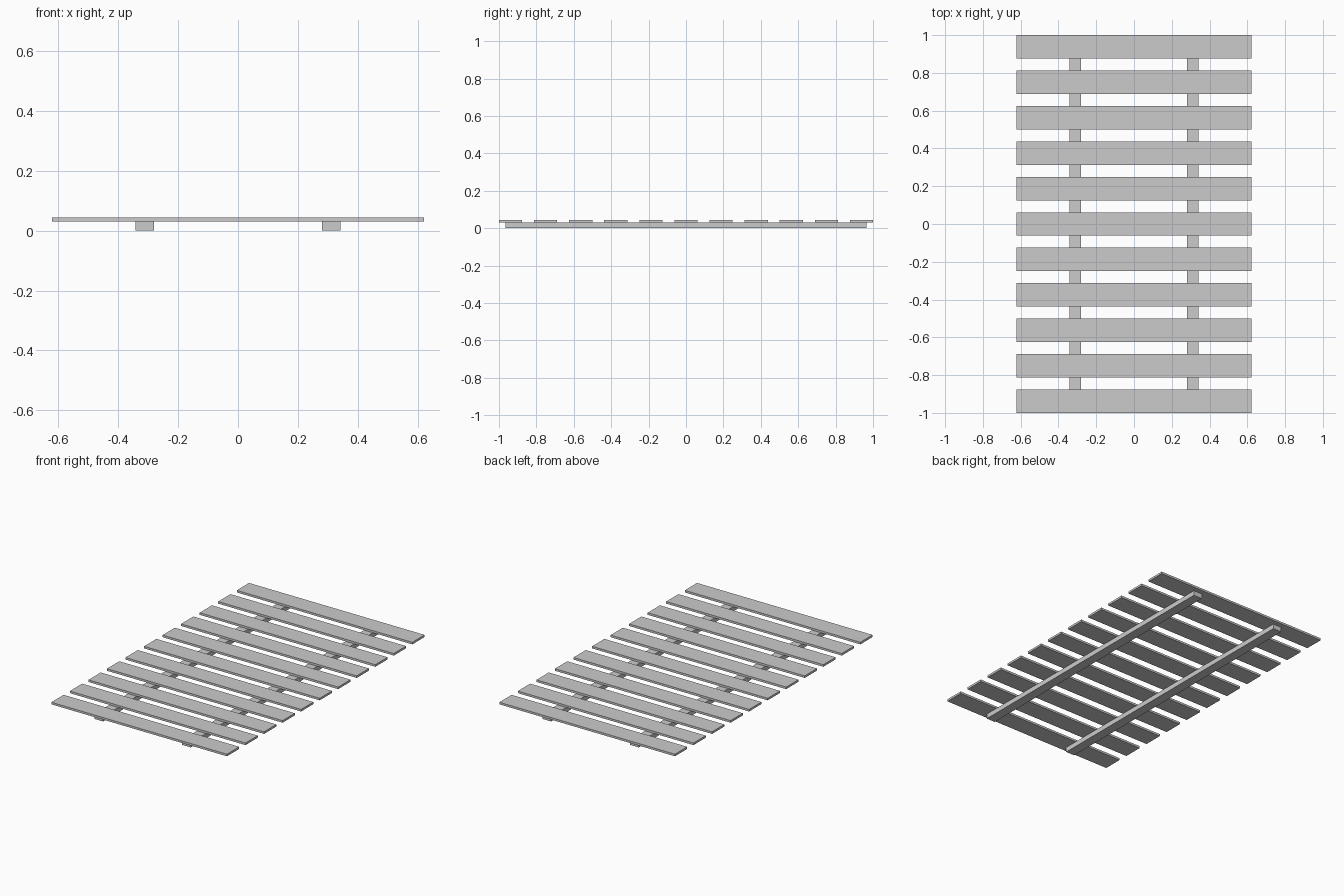
import bpy

if "Cube" in bpy.data.objects:
    bpy.data.objects.remove(bpy.data.objects["Cube"])


def box(name, size, center):
    bpy.ops.mesh.primitive_cube_add(size=1, location=center)
    ob = bpy.context.object
    ob.name = name
    ob.scale = size
    bpy.ops.object.transform_apply(location=False, rotation=False, scale=True)
    return ob


RAIL_H, SLAT_H = 0.031, 0.0135
SLAT_W, COUNT = 0.124, 11

# Two long support rails under the slats
for side, x in (("left", -0.311), ("right", 0.311)):
    box(f"{side}_rail", (0.062, 1.932, RAIL_H), (x, 0, RAIL_H / 2))

# Evenly spaced cross slats
pitch = (2 - SLAT_W) / (COUNT - 1)
for i in range(COUNT):
    y = -1 + SLAT_W / 2 + i * pitch
    box(f"slat_{i + 1}", (1.244, SLAT_W, SLAT_H), (0, y, RAIL_H + SLAT_H / 2))
